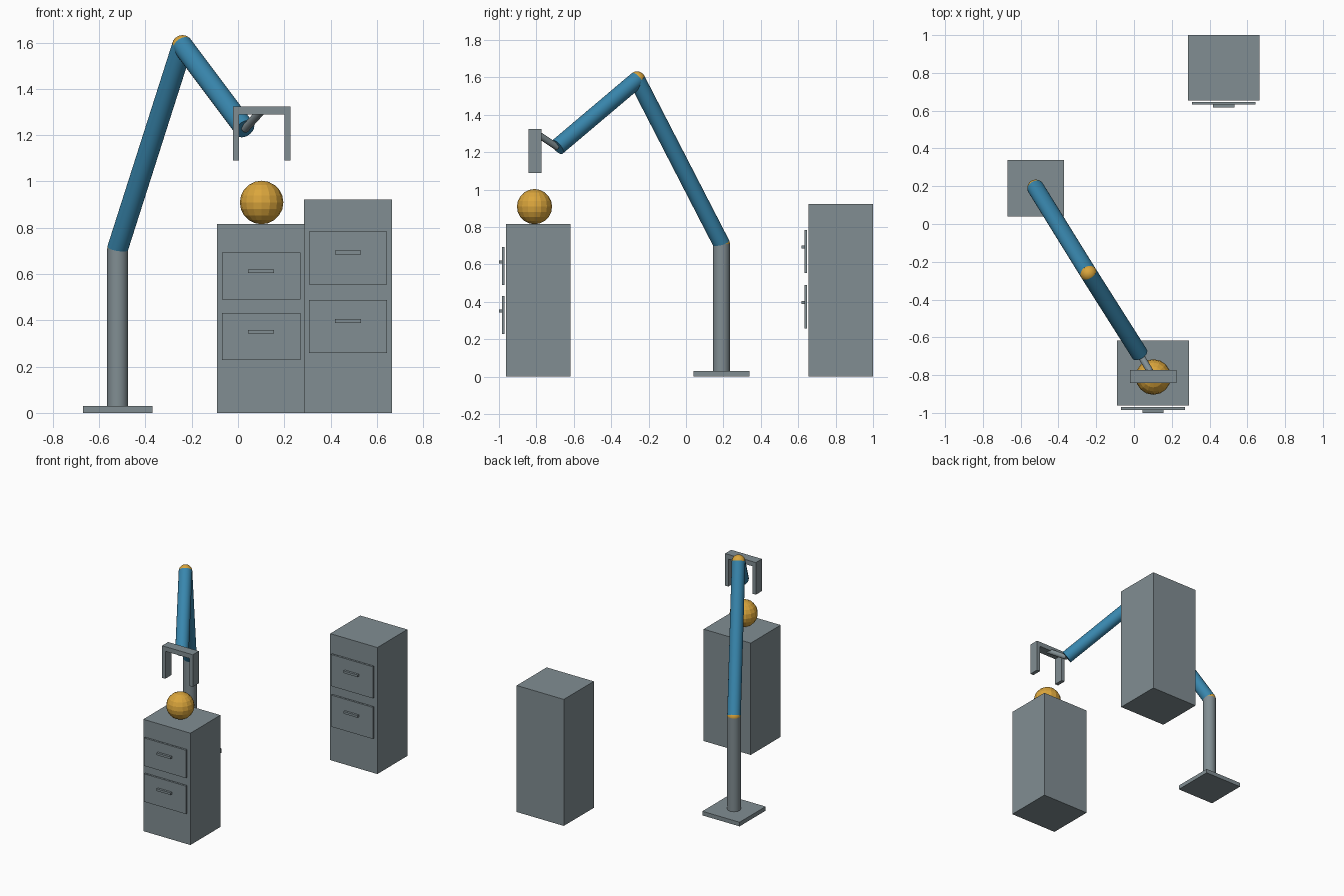
import bpy, math
from mathutils import Vector

if "Cube" in bpy.data.objects:
    bpy.data.objects.remove(bpy.data.objects["Cube"])


def material(name, rgb):
    m = bpy.data.materials.new(name)
    m.diffuse_color = (*rgb, 1)
    m.use_nodes = True
    m.node_tree.nodes["Principled BSDF"].inputs["Base Color"].default_value = m.diffuse_color
    return m


GREY = material("steel grey", (0.22, 0.27, 0.29))
BLUE = material("arm blue", (0.04, 0.24, 0.42))
GOLD = material("golden orange", (0.70, 0.376, 0.045))


def finish(name, mat, smooth=False):
    ob = bpy.context.object
    ob.name = name
    ob.data.materials.append(mat)
    if smooth:
        bpy.ops.object.shade_smooth_by_angle(angle=math.radians(40))
    return ob


def box(name, lo, hi, mat=GREY):
    lo, hi = Vector(lo), Vector(hi)
    bpy.ops.mesh.primitive_cube_add(size=1, location=(lo + hi) / 2)
    bpy.context.object.scale = hi - lo
    bpy.ops.object.transform_apply(location=False, rotation=False, scale=True)
    return finish(name, mat)


def rod(name, a, b, r, mat):
    a, b = Vector(a), Vector(b)
    d = b - a
    bpy.ops.mesh.primitive_cylinder_add(
        vertices=32, radius=r, depth=d.length, location=(a + b) / 2,
        rotation=d.to_track_quat('Z', 'Y').to_euler())
    return finish(name, mat, True)


def ball(name, c, r, segs, rings, smooth=False):
    bpy.ops.mesh.primitive_uv_sphere_add(segments=segs, ring_count=rings, radius=r, location=c)
    return finish(name, GOLD, smooth)


def cabinet(name, x, front, h):
    """Cabinet body with two drawer fronts and bar handles."""
    box(name + "_body", (x - 0.19, front, 0), (x + 0.19, front + 0.345, h))
    for label, f in (("lower", 0.405), ("upper", 0.726)):
        z, hz = f * h, (f + 0.0255) * h
        box(f"{name}_{label}_drawer", (x - 0.169, front - 0.022, z - 0.125 * h),
            (x + 0.169, front - 0.008, z + 0.125 * h))
        box(f"{name}_{label}_handle", (x - 0.056, front - 0.038, hz - 0.008),
            (x + 0.056, front - 0.022, hz + 0.008))


# Cabinets
cabinet("near_cabinet", 0.10, -0.962, 0.815)
cabinet("far_cabinet", 0.475, 0.655, 0.922)

# Ball resting on the near cabinet
ball("ball", (0.102, -0.81, 0.909), 0.094, 16, 10)

# Arm stand
shoulder, elbow = (-0.52, 0.19, 0.71), (-0.24, -0.262, 1.587)
wrist, palm = (0.03, -0.688, 1.227), (0.102, -0.808, 1.306)
box("base_plate", (-0.67, 0.04, 0), (-0.37, 0.34, 0.03))
rod("column", (-0.52, 0.19, 0.03), shoulder, 0.045, GREY)

# Arm links and joints
ball("shoulder_joint", shoulder, 0.045, 24, 12, True)
rod("upper_arm", shoulder, elbow, 0.045, BLUE)
ball("elbow_joint", elbow, 0.045, 24, 12, True)
rod("forearm", elbow, wrist, 0.045, BLUE)
rod("wrist_rod", wrist, palm, 0.018, GREY)

# Gripper
box("gripper_palm", (-0.022, -0.843, 1.29), (0.226, -0.773, 1.324))
for side, x in (("left", -0.022), ("right", 0.2)):
    box(f"{side}_finger", (x, -0.843, 1.09), (x + 0.026, -0.773, 1.29))
